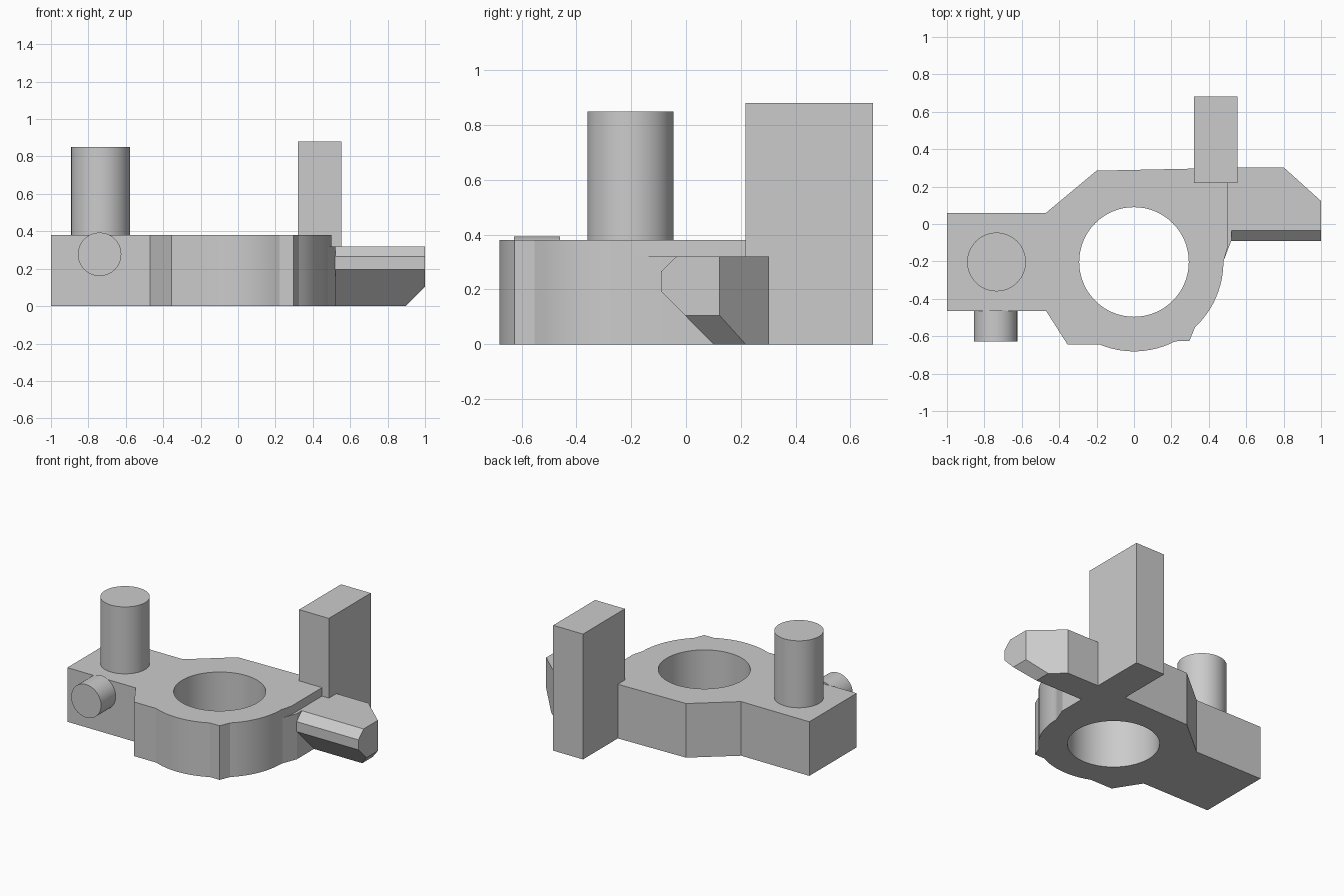
import bpy, bmesh, math
from mathutils import Matrix, Vector

if "Cube" in bpy.data.objects:
    bpy.data.objects.remove(bpy.data.objects["Cube"], do_unlink=True)

grey = bpy.data.materials.new("plain_grey")
grey.use_nodes = True
COLOUR = (0.6, 0.6, 0.6, 1)
grey.diffuse_color = COLOUR
grey.node_tree.nodes["Principled BSDF"].inputs["Base Color"].default_value = COLOUR


def finish(name, bm):
    bmesh.ops.recalc_face_normals(bm, faces=bm.faces)
    mesh = bpy.data.meshes.new(name)
    bm.to_mesh(mesh)
    bm.free()
    mesh.materials.append(grey)
    obj = bpy.data.objects.new(name, mesh)
    bpy.context.collection.objects.link(obj)
    return obj


def smooth(obj):
    bpy.ops.object.select_all(action="DESELECT")
    obj.select_set(True)
    bpy.context.view_layer.objects.active = obj
    bpy.ops.object.shade_smooth_by_angle(angle=math.radians(20))


def prism(points, direction):
    """Closed solid made by sweeping a flat outline along a direction."""
    bm = bmesh.new()
    face = bm.faces.new([bm.verts.new(p) for p in points])
    swept = bmesh.ops.extrude_face_region(bm, geom=[face], use_keep_orig=True)
    moved = [v for v in swept["geom"] if isinstance(v, bmesh.types.BMVert)]
    bmesh.ops.translate(bm, verts=moved, vec=direction)
    return bm


def upright(outline, height):
    return prism([(x, y, 0) for x, y in outline], (0, 0, height))


def cylinder(name, radius, start, end):
    start, end = Vector(start), Vector(end)
    axis = end - start
    turn = axis.to_track_quat("Z", "Y").to_matrix().to_4x4()
    bm = bmesh.new()
    bmesh.ops.create_cone(bm, cap_ends=True, segments=64, radius1=radius,
                          radius2=radius, depth=axis.length,
                          matrix=Matrix.Translation((start + end) / 2) @ turn)
    return finish(name, bm)


HUB = (0, -0.203)
TOP = 0.38


def hub_arc(first, last, steps):
    """Points on the rim of the hub between two angles in degrees."""
    angles = [math.radians(first + (last - first) * i / steps) for i in range(steps + 1)]
    return [(HUB[0] + 0.478 * math.cos(a), HUB[1] + 0.478 * math.sin(a)) for a in angles]


# Main plate: left tongue, angled shoulders and rounded hub
outline = [(-1, -0.465), (-1, 0.06), (-0.47, 0.06), (-0.2, 0.285), (0.5, 0.3), (0.5, -0.125)]
outline += hub_arc(0, -47, 12) + [(0.296, -0.626)]
outline += hub_arc(-62.5, -112.5, 12) + [(-0.355, -0.645), (-0.47, -0.465)]
body = finish("body_plate", upright(outline, TOP))

# Round bore through the hub
cutter = cylinder("bore_cutter", 0.293, (*HUB, -0.2), (*HUB, 0.6))
cutter.hide_render = True
bore = body.modifiers.new("bore", "BOOLEAN")
bore.operation = "DIFFERENCE"
bore.solver = "EXACT"
bore.object = cutter
bpy.context.view_layer.objects.active = body
bpy.ops.object.modifier_apply(modifier=bore.name)
bpy.data.objects.remove(cutter, do_unlink=True)
smooth(body)

# Upright post and front peg
smooth(cylinder("upright_post", 0.157, (-0.735, -0.203, TOP), (-0.735, -0.203, 0.85)))
smooth(cylinder("front_peg", 0.116, (-0.74, -0.46, 0.277), (-0.74, -0.628, 0.277)))

# Tall rear slab
finish("rear_slab", upright([(0.322, 0.218), (0.553, 0.218), (0.553, 0.683), (0.322, 0.683)], 0.88))

# Side arm: chamfered section, trimmed at the rear corner and under the tip
section = [(0.1, 0), (0.302, 0), (0.302, 0.32), (-0.035, 0.32), (-0.092, 0.265), (-0.092, 0.195)]
arm = prism([(0.49, y, z) for y, z in section], (0.51, 0, 0))
for point, normal in (((1, 0.123, 0), (0.18, 0.2, 0)), ((1, 0, 0.105), (1, 0, -1))):
    cut = bmesh.ops.bisect_plane(arm, geom=arm.verts[:] + arm.edges[:] + arm.faces[:],
                                 plane_co=point, plane_no=normal, clear_outer=True)
    rim = [e for e in cut["geom_cut"] if isinstance(e, bmesh.types.BMEdge)]
    bmesh.ops.holes_fill(arm, edges=rim)
finish("side_arm", arm)

# Small web joining the hub to the arm
finish("arm_web", upright([(0.478, -0.2), (0.52, -0.09), (0.52, 0.12), (0.478, 0.12)], 0.32))
